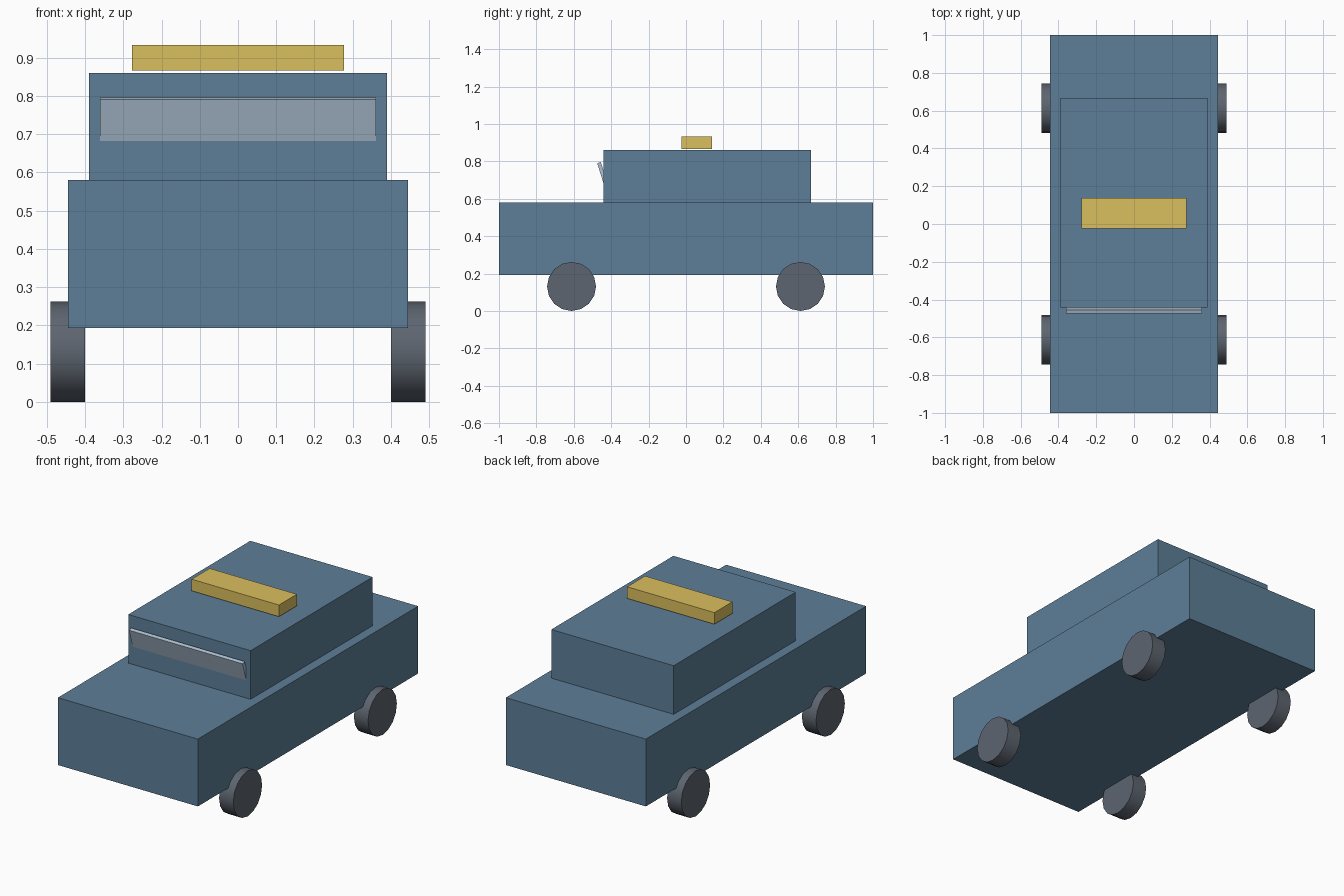
import bpy
from math import pi, radians

if "Cube" in bpy.data.objects:
    bpy.data.objects.remove(bpy.data.objects["Cube"])


def material(name, rgb):
    m = bpy.data.materials.new(name)
    m.diffuse_color = (*rgb, 1)
    m.use_nodes = True
    m.node_tree.nodes["Principled BSDF"].inputs["Base Color"].default_value = m.diffuse_color
    return m


BLUE = material("blue_paint", (0.11, 0.21, 0.31))
YELLOW = material("yellow_sign", (0.70, 0.52, 0.11))
GLASS = material("pale_glass", (0.42, 0.53, 0.66))
RUBBER = material("dark_rubber", (0.11, 0.13, 0.16))


def box(name, centre, size, mat, tilt=0):
    bpy.ops.mesh.primitive_cube_add(size=1, location=centre)
    ob = bpy.context.object
    ob.name = name
    ob.scale = size
    bpy.ops.object.transform_apply(location=False, rotation=False, scale=True)
    ob.rotation_euler.x = tilt
    ob.data.materials.append(mat)
    return ob


# Lower body and cabin
box("body", (0, 0, 0.387), (0.89, 2.0, 0.387), BLUE)
box("cabin", (0, 0.113, 0.72), (0.778, 1.108, 0.28), BLUE)

# Sign hovering just above the roof
box("roof_sign", (0, 0.057, 0.90), (0.555, 0.163, 0.067), YELLOW)

# Windscreen leaning forward out of the cabin front
box("windscreen", (0, -0.442, 0.719), (0.722, 0.02, 0.155), GLASS, radians(17.2))

# Wheels
for side, x in (("left", -0.445), ("right", 0.445)):
    for end, y in (("front", -0.612), ("rear", 0.612)):
        bpy.ops.mesh.primitive_cylinder_add(
            vertices=16, radius=0.131, depth=0.09,
            location=(x, y, 0.131), rotation=(0, pi / 2, 0))
        wheel = bpy.context.object
        wheel.name = f"{end}_{side}_wheel"
        wheel.data.materials.append(RUBBER)
        bpy.ops.object.shade_smooth_by_angle(angle=radians(40))
